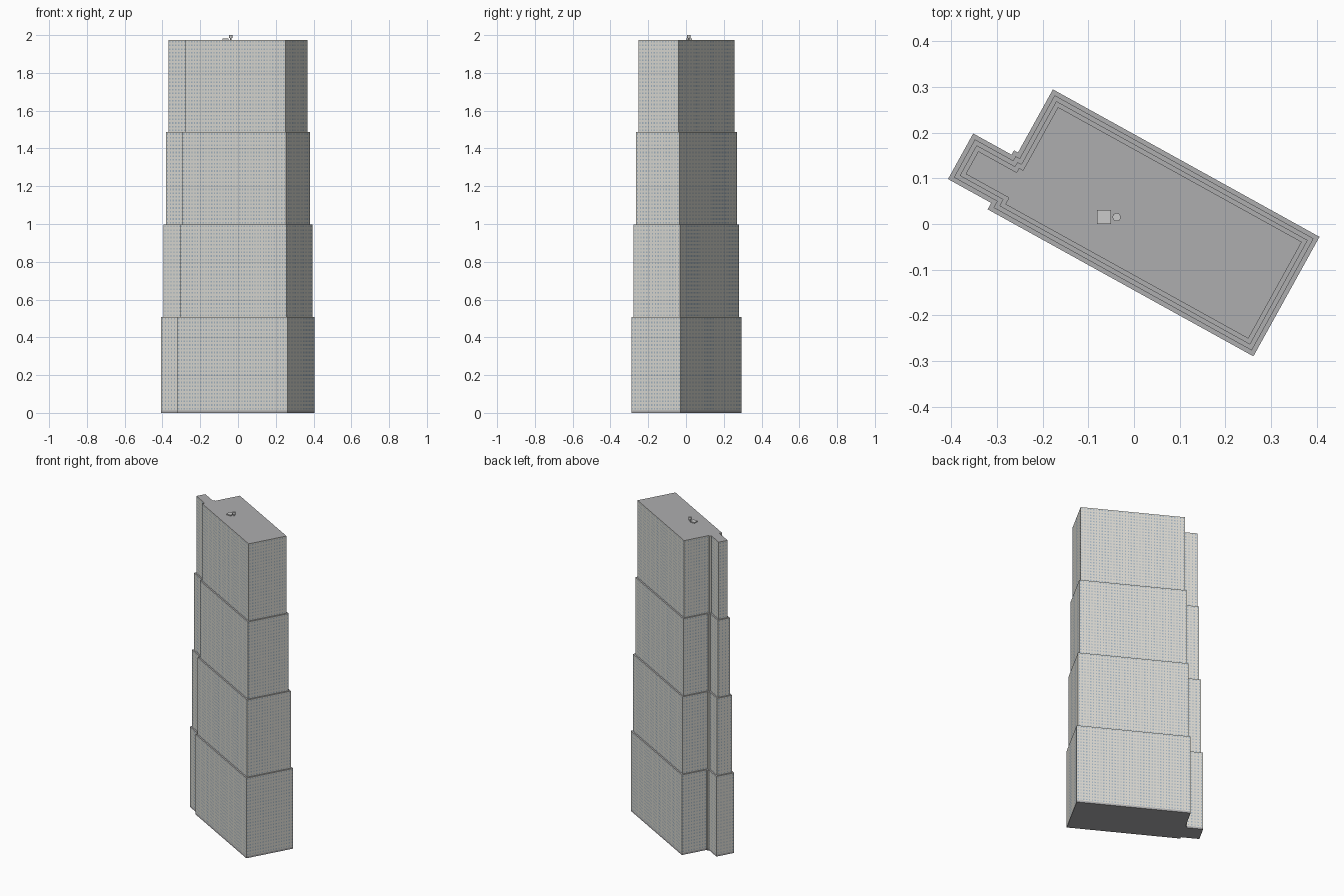
import bpy, bmesh, math
from mathutils import Vector

if "Cube" in bpy.data.objects:
    bpy.data.objects.remove(bpy.data.objects["Cube"])

U, V = Vector((0.875, -0.484)), Vector((0.484, 0.875))   # rotated plan axes

# Footprint in plan axes, counter-clockwise
PLAN = [(-0.298, 0.172), (-0.298, 0.014), (-0.308, 0.014), (-0.308, 0.003),
        (-0.404, 0.003), (-0.404, -0.111), (-0.296, -0.111), (-0.296, -0.127),
        (0.369, -0.127), (0.369, 0.172)]


def material(name, rgb):
    m = bpy.data.materials.new(name)
    m.diffuse_color = (*rgb, 1)
    m.use_nodes = True
    m.node_tree.nodes["Principled BSDF"].inputs["Base Color"].default_value = m.diffuse_color
    return m


WALL = material("pale_stone", (0.70, 0.69, 0.64))
ROOF = material("roof_grey", (0.42, 0.42, 0.43))
GLASS = material("blue_glass", (0.36, 0.45, 0.53))


def inset_plan(d):
    """Footprint moved inwards by d, in world xy."""
    pts = [Vector(p) for p in PLAN]
    out = []
    for i, p in enumerate(pts):
        e1 = (p - pts[i - 1]).normalized()
        e2 = (pts[(i + 1) % len(pts)] - p).normalized()
        q = p + d * (Vector((-e1.y, e1.x)) + Vector((-e2.y, e2.x)))
        out.append(U * q.x + V * q.y)
    return out


def finish(bm, name, mats):
    me = bpy.data.meshes.new(name)
    bm.to_mesh(me)
    bm.free()
    ob = bpy.data.objects.new(name, me)
    bpy.context.collection.objects.link(ob)
    for m in mats:
        me.materials.append(m)
    return ob


def prism(name, pts, z0, z1, mats):
    bm = bmesh.new()
    f = bm.faces.new([bm.verts.new((p.x, p.y, z0)) for p in pts])
    top = bmesh.ops.extrude_face_region(bm, geom=[f])["geom"]
    bmesh.ops.translate(bm, vec=(0, 0, z1 - z0),
                        verts=[g for g in top if isinstance(g, bmesh.types.BMVert)])
    bmesh.ops.recalc_face_normals(bm, faces=bm.faces)
    for face in bm.faces:
        face.material_index = 1 if abs(face.normal.z) > 0.5 and len(mats) > 1 else 0
    return finish(bm, name, mats)


def windows(name, pts, z0, z1, floors):
    """Grid of small glass panes just proud of every wall."""
    bm = bmesh.new()
    step = (z1 - z0) / floors
    for i, a in enumerate(pts):
        edge = pts[(i + 1) % len(pts)] - a
        n = int(edge.length / 0.0165)
        if n < 1:
            continue
        d = edge.normalized()
        off = Vector((d.y, -d.x)) * 0.0006
        for k in range(n):
            c = a + edge * (k + 0.5) / n + off
            p, q = c - d * 0.0036, c + d * 0.0036
            for f in range(floors):
                lo, hi = z0 + step * (f + 0.28), z0 + step * (f + 0.72)
                bm.faces.new([bm.verts.new(co) for co in (
                    (p.x, p.y, lo), (q.x, q.y, lo), (q.x, q.y, hi), (p.x, p.y, hi))])
    return finish(bm, name, [GLASS])


# Base course and four stepped tiers
LEVELS = [0.012, 0.508, 0.997, 1.486, 1.975]
prism("base_course", inset_plan(0), 0, LEVELS[0], [ROOF])
for t in range(4):
    pts = inset_plan(0.0095 * t)
    prism(f"tier_{t + 1}", pts, LEVELS[t], LEVELS[t + 1], [WALL, ROOF])
    windows(f"windows_{t + 1}", pts, LEVELS[t], LEVELS[t + 1], 25)

# Rooftop equipment: flat plate, thin post and drum
bpy.ops.mesh.primitive_cube_add(size=1, location=(-0.066, 0.015, 1.978))
bpy.context.object.name = "roof_plate"
bpy.context.object.scale = (0.031, 0.031, 0.006)


def cylinder(name, r, z0, z1):
    bpy.ops.mesh.primitive_cylinder_add(vertices=16, radius=r, depth=z1 - z0,
                                        location=(-0.038, 0.015, (z0 + z1) / 2))
    bpy.context.object.name = name
    bpy.ops.object.shade_smooth_by_angle(angle=math.radians(40))


cylinder("tank_post", 0.004, 1.975, 1.988)
cylinder("roof_tank", 0.009, 1.986, 2.0)
